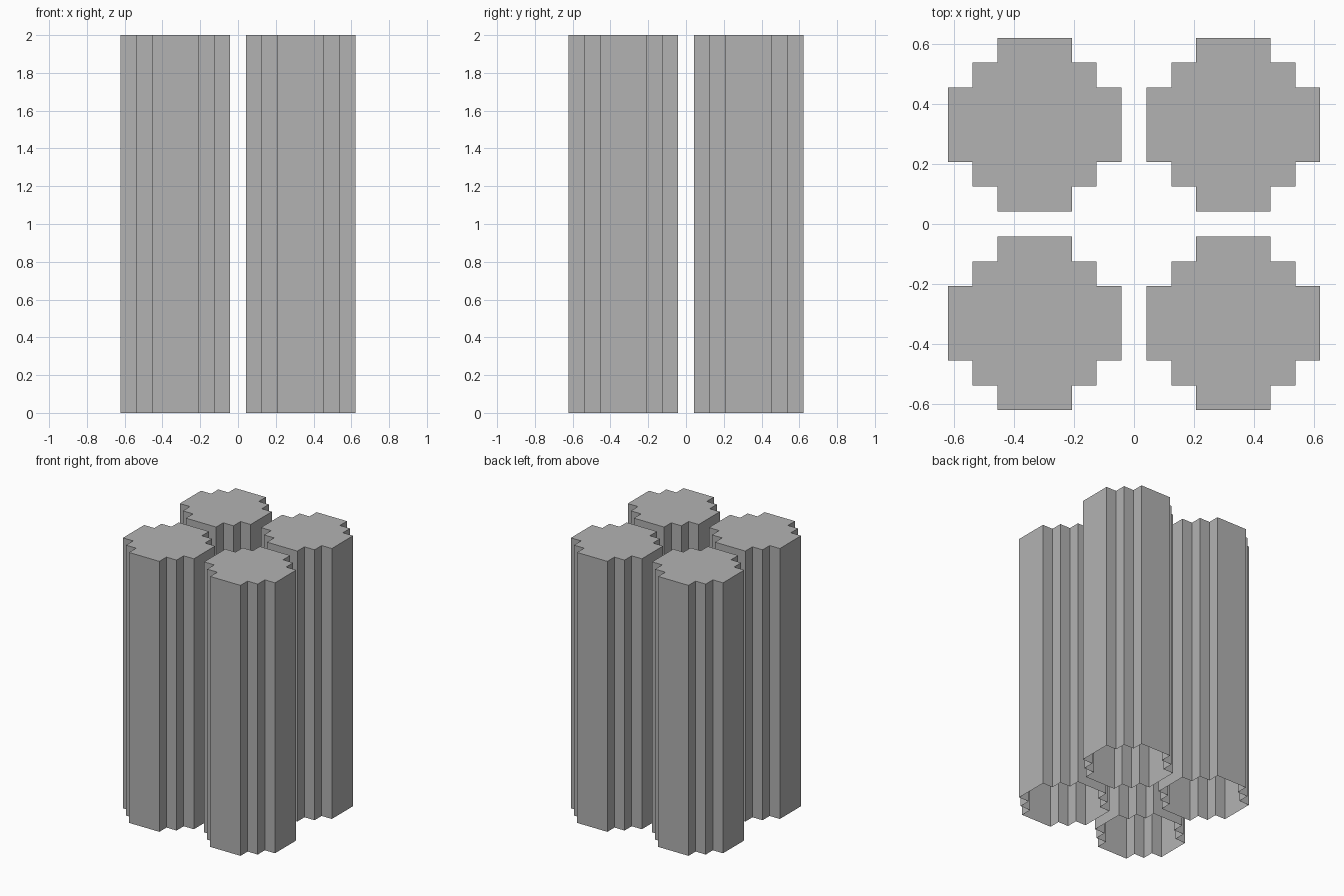
import bpy
import bmesh

cube = bpy.data.objects.get("Cube")
if cube:
    bpy.data.objects.remove(cube, do_unlink=True)

HEIGHT = 2.0
CENTRE = 0.332   # distance of each column axis from the middle planes
OUTER, MIDDLE, INNER = 0.29, 0.207, 0.124   # stepped half widths

# Single grey colour
grey = bpy.data.materials.new("plain grey")
grey.use_nodes = True
colour = (0.448, 0.448, 0.448, 1)
grey.diffuse_color = colour
grey.node_tree.nodes["Principled BSDF"].inputs["Base Color"].default_value = colour

# Stepped round outline: one quarter, turned four times
quarter = [(OUTER, -INNER), (OUTER, INNER), (MIDDLE, INNER),
           (MIDDLE, MIDDLE), (INNER, MIDDLE)]
outline = []
for turn in range(4):
    outline += quarter
    quarter = [(-y, x) for x, y in quarter]
# Each quarter ends where the next one starts
outline = [p for i, p in enumerate(outline) if p != outline[i - 1]]


def add_column(name, x, y):
    """Stepped column with a closed top and an open underside."""
    bm = bmesh.new()
    low = [bm.verts.new((px, py, 0)) for px, py in outline]
    high = [bm.verts.new((px, py, HEIGHT)) for px, py in outline]
    for i in range(len(outline)):
        bm.faces.new((low[i - 1], low[i], high[i], high[i - 1]))
    bm.faces.new(high)
    mesh = bpy.data.meshes.new(name)
    bm.to_mesh(mesh)
    bm.free()
    mesh.materials.append(grey)
    column = bpy.data.objects.new(name, mesh)
    column.location = (x, y, 0)
    bpy.context.collection.objects.link(column)


# Four columns in a square
for row, sy in (("front", -1), ("back", 1)):
    for side, sx in (("right", -1), ("left", 1)):
        add_column(f"{row}_{side}_column", sx * CENTRE, sy * CENTRE)
